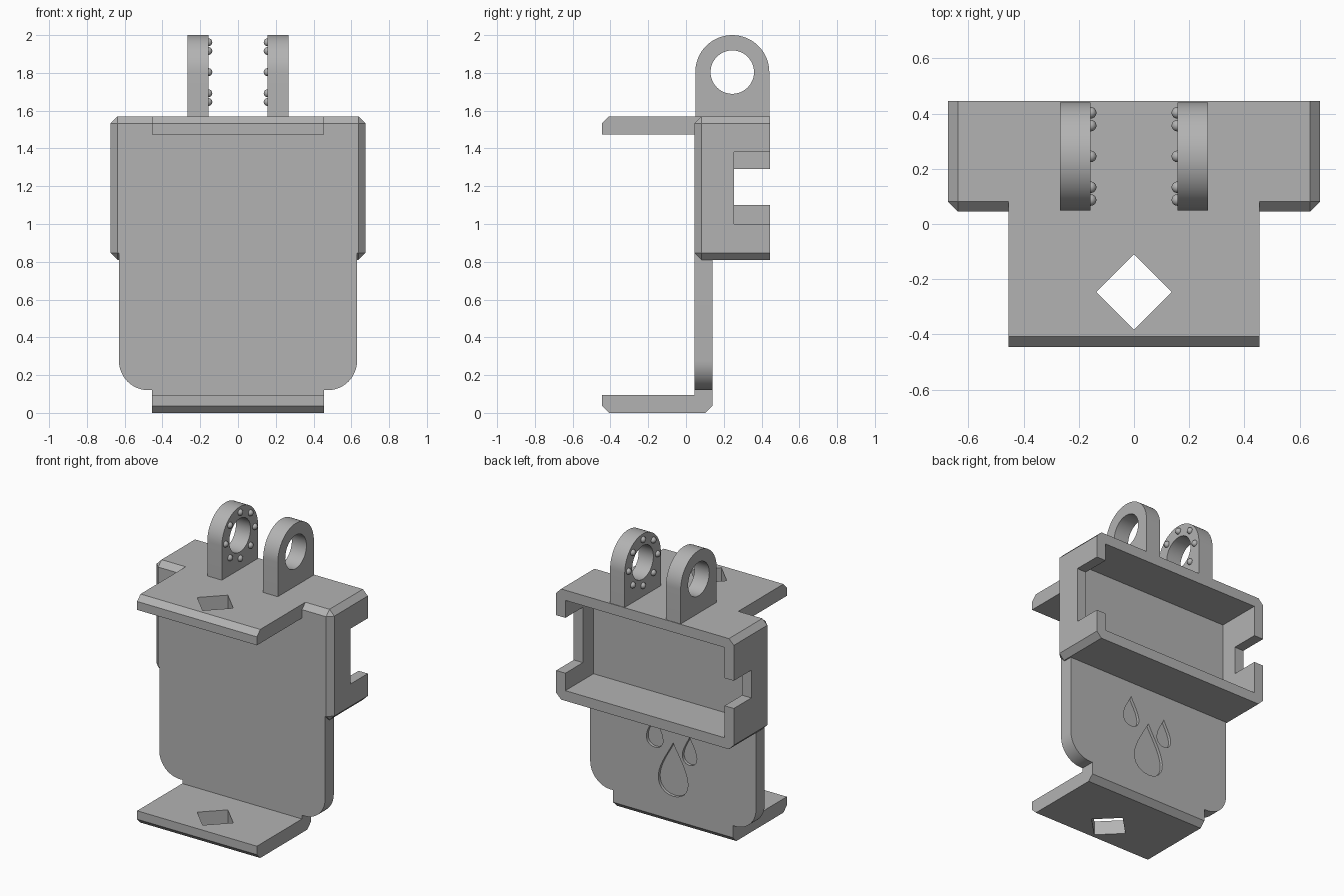
import bpy, bmesh, math
from mathutils import Vector

if "Cube" in bpy.data.objects:
    bpy.data.objects.remove(bpy.data.objects["Cube"], do_unlink=True)

GREY = (0.45, 0.45, 0.45, 1)
grey = bpy.data.materials.new("plain grey")
grey.use_nodes = True
grey.diffuse_color = GREY
grey.node_tree.nodes["Principled BSDF"].inputs["Base Color"].default_value = GREY


def finish(name, bm):
    """Turn a bmesh into a named grey object."""
    bmesh.ops.recalc_face_normals(bm, faces=bm.faces)
    mesh = bpy.data.meshes.new(name)
    bm.to_mesh(mesh)
    bm.free()
    mesh.materials.append(grey)
    obj = bpy.data.objects.new(name, mesh)
    bpy.context.collection.objects.link(obj)
    return obj


def prism(name, outline, axis, lo, hi):
    """Extrude a 2D outline along an axis, from lo to hi."""
    place = {"x": lambda a, b: (lo, a, b),
             "y": lambda a, b: (a, lo, b),
             "z": lambda a, b: (a, b, lo)}[axis]
    step = Vector([(hi - lo) * (axis == c) for c in "xyz"])
    bm = bmesh.new()
    face = bm.faces.new([bm.verts.new(place(*p)) for p in outline])
    ext = bmesh.ops.extrude_face_region(bm, geom=[face])
    moved = [g for g in ext["geom"] if isinstance(g, bmesh.types.BMVert)]
    bmesh.ops.translate(bm, verts=moved, vec=step)
    return finish(name, bm)


def rect(a0, a1, b0, b1):
    return [(a0, b0), (a1, b0), (a1, b1), (a0, b1)]


def arc(ca, cb, r, start, end, n):
    return [(ca + r * math.cos(math.radians(start + (end - start) * i / n)),
             cb + r * math.sin(math.radians(start + (end - start) * i / n)))
            for i in range(n + 1)]


def activate(obj):
    bpy.ops.object.select_all(action="DESELECT")
    obj.select_set(True)
    bpy.context.view_layer.objects.active = obj


def cut(obj, cutter):
    """Subtract a cutter and delete it."""
    mod = obj.modifiers.new("cut", "BOOLEAN")
    mod.operation = "DIFFERENCE"
    mod.solver = "EXACT"
    mod.object = cutter
    activate(obj)
    bpy.ops.object.modifier_apply(modifier=mod.name)
    bpy.data.objects.remove(cutter, do_unlink=True)


def smooth(obj):
    activate(obj)
    bpy.ops.object.shade_smooth_by_angle(angle=math.radians(30))


FRONT, BACK = 0.045, 0.445      # depth of the holder box
PANEL_BACK = 0.14
CH = 0.037                      # chamfer

# Holder box, chamfered everywhere except round its open back
bm = bmesh.new()
bmesh.ops.create_cube(bm, size=1)
for v in bm.verts:
    v.co = (v.co.x * 1.35, FRONT if v.co.y < 0 else BACK, 1.57 if v.co.z > 0 else 0.81)
edges = [e for e in bm.edges if any(v.co.y < 0.1 for v in e.verts)]
bmesh.ops.bevel(bm, geom=edges, offset=CH, segments=1, affect="EDGES")
box = finish("holder_box", bm)
cut(box, prism("cavity_cutter", rect(-0.605, 0.605, 0.88, 1.50), "y", PANEL_BACK, 0.6))
# Side notches, tall on the left and short on the right
cut(box, prism("left_notch_cutter", rect(0.255, 0.6, 1.0, 1.38), "x", 0.5, 0.8))
cut(box, prism("right_notch_cutter", rect(0.255, 0.6, 1.1, 1.29), "x", -0.8, -0.5))

# Back panel with rounded lower corners and a narrow neck
side = [(0.455, 0.09), (0.455, 0.12)] + arc(0.475, 0.275, 0.155, -90, 0, 12) + [(0.63, 0.85)]
panel = prism("panel", side + [(-x, z) for x, z in reversed(side)], "y", FRONT, PANEL_BACK)


# Engraved drops on the back of the panel
def drop(x, bottom, top, width, n=32):
    half = (top - bottom) / 2
    pts = []
    for i in range(n):
        t = 2 * math.pi * i / n
        pts.append((x + width / 1.4 * math.sin(t) * math.sin(t / 2) ** 1.5,
                    bottom + half + half * math.cos(t)))
    return pts


for x, bottom, top, width in ((0, 0.2, 0.57, 0.225), (0.14, 0.5, 0.71, 0.125),
                              (-0.125, 0.445, 0.64, 0.11)):
    cut(panel, prism("drop_cutter", drop(x, bottom, top, width), "y", PANEL_BACK - 0.02, 0.2))
smooth(panel)

# Top and bottom shelves, each with a diamond hole
shelves = {
    "top_shelf": [(-0.445, 1.475), (0.085, 1.475), (0.085, 1.57),
                  (-0.445 + CH, 1.57), (-0.445, 1.57 - CH)],
    "bottom_shelf": [(-0.445 + CH, 0), (PANEL_BACK - CH, 0), (PANEL_BACK, CH),
                     (PANEL_BACK, 0.095), (-0.445, 0.095), (-0.445, CH)],
}
for name, outline in shelves.items():
    shelf = prism(name, outline, "x", -0.455, 0.455)
    diamond = arc(0, -0.247, 0.137, 0, 270, 3)
    cut(shelf, prism("diamond_cutter", diamond, "z", -0.5, 2.5))

# Two hinge lugs with round holes and a ring of beads on their inner faces
CY, CZ = 0.245, 1.804
for name, s in (("left", 1), ("right", -1)):
    outline = [(CY + 0.196, 1.55)] + arc(CY, CZ, 0.196, 0, 180, 32) + [(CY - 0.196, 1.55)]
    lug = prism(name + "_lug", outline, "x", s * 0.157, s * 0.268)
    cut(lug, prism("hole_cutter", arc(CY, CZ, 0.115, 0, 352.5, 47), "x", s * 0.1, s * 0.4))
    smooth(lug)
    bm = bmesh.new()
    for i in range(8):
        a = i * math.pi / 4
        ball = bmesh.ops.create_uvsphere(bm, u_segments=16, v_segments=10, radius=0.021)
        bmesh.ops.translate(bm, verts=ball["verts"], vec=(
            s * 0.157, CY + 0.158 * math.cos(a), CZ + 0.158 * math.sin(a)))
    smooth(finish(name + "_lug_beads", bm))
